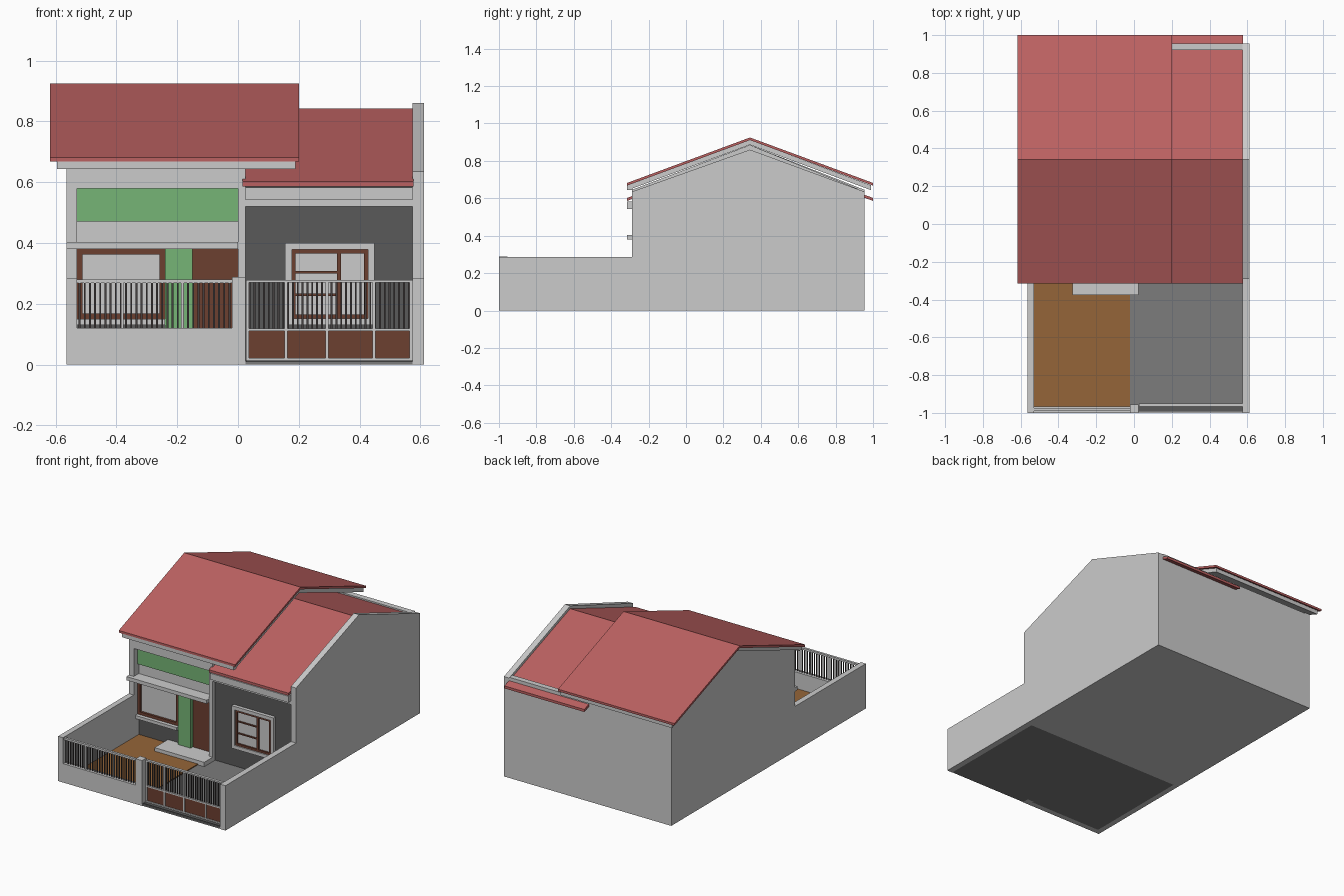
import bpy, bmesh

if "Cube" in bpy.data.objects:
    bpy.data.objects.remove(bpy.data.objects["Cube"])

def mat(name, r, g, b):
    m = bpy.data.materials.new(name)
    m.diffuse_color = (r, g, b, 1)
    m.use_nodes = True
    m.node_tree.nodes["Principled BSDF"].inputs["Base Color"].default_value = m.diffuse_color
    return m

RED = mat("roof_red", .5, .12, .12)
GREEN = mat("green_paint", .18, .46, .18)
WOOD = mat("dark_wood", .15, .05, .03)
TILE = mat("brown_tile", .3, .13, .04)
DARK = mat("dark_wall", .1, .1, .1)
PAVE = mat("paving_grey", .2, .2, .2)
IRON = mat("iron", .06, .05, .05)

def finish(name, bm, m):
    bmesh.ops.recalc_face_normals(bm, faces=bm.faces)
    me = bpy.data.meshes.new(name)
    bm.to_mesh(me)
    bm.free()
    ob = bpy.data.objects.new(name, me)
    bpy.context.collection.objects.link(ob)
    if m:
        me.materials.append(m)

def boxes(name, items, m=None):
    """One object made of boxes given as (x0, x1, y0, y1, z0, z1)."""
    bm = bmesh.new()
    for x0, x1, y0, y1, z0, z1 in items:
        for v in bmesh.ops.create_cube(bm, size=1)["verts"]:
            v.co = (x0 if v.co.x < 0 else x1, y0 if v.co.y < 0 else y1,
                    z0 if v.co.z < 0 else z1)
    finish(name, bm, m)

def box(name, *b, m=None):
    boxes(name, [b], m)

def prism(name, yz, x0, x1, m=None):
    """Side profile in y, z pulled along x."""
    bm = bmesh.new()
    f = bm.faces.new([bm.verts.new((x0, y, z)) for y, z in yz])
    ext = bmesh.ops.extrude_face_region(bm, geom=[f])["geom"]
    for v in ext:
        if isinstance(v, bmesh.types.BMVert):
            v.co.x = x1
    finish(name, bm, m)

def ring(x0, x1, z0, z1, t, y0, y1):
    return [(x0, x0 + t, y0, y1, z0, z1), (x1 - t, x1, y0, y1, z0, z1),
            (x0 + t, x1 - t, y0, y1, z0, z0 + t), (x0 + t, x1 - t, y0, y1, z1 - t, z1)]

RIDGE = .342
def roof(name, x0, x1, ya, yb, eave, ridge, t, m=None):
    prism(name, [(ya, eave), (RIDGE, ridge), (yb, eave),
                 (yb, eave - t), (RIDGE, ridge - t), (ya, eave - t)], x0, x1, m)

def bars(name, x0, x1, n, y, z0, z1):
    s = (x1 - x0) / n
    boxes(name, [(x0 + s * (i + .5) - .003, x0 + s * (i + .5) + .003, y, y + .006, z0, z1)
                 for i in range(n)], IRON)

# side walls with yard walls and gables
def side(name, x0, x1, eave, ridge):
    prism(name, [(-1, 0), (.955, 0), (.955, eave), (RIDGE, ridge),
                 (-.29, eave), (-.29, .285), (-1, .285)], x0, x1)
side("right_side_wall", .575, .612, .635, .86)
side("left_side_wall", -.565, -.53, .645, .885)
prism("party_wall", [(-.29, .002), (.92, .002), (.92, .65), (RIDGE, .885), (-.29, .645)], 0, .025)
box("back_wall", -.53, .575, .92, .955, 0, .64)

# floors
box("house_floor", -.53, .575, -.265, .92, 0, .012)
box("yard_paving", -.53, .575, -.998, -.265, 0, .01, m=PAVE)
box("terrace_tiles", -.53, -.02, -.965, -.24, .01, .016, m=TILE)
box("door_step", -.325, .025, -.375, -.24, .01, .038)

# roofs with grey rafters slab underneath
roof("main_roof", -.618, .2, -.315, 1, .682, .925, .014, RED)
roof("main_roof_lining", -.595, .19, -.312, .99, .669, .912, .026)
roof("right_roof", .015, .577, -.315, 1, .602, .842, .016, RED)
box("main_eave_beam", -.595, .19, -.315, -.285, .645, .668)

# left facade, recessed between pilasters
box("left_wall_base", -.53, -.24, -.24, -.21, .012, .15, m=DARK)
box("left_wall_upper", -.53, 0, -.24, -.21, .38, .645)
box("left_lintel", -.53, 0, -.288, -.24, .58, .645)
box("green_panel", -.53, 0, -.255, -.24, .47, .58, m=GREEN)
box("canopy_slab", -.565, 0, -.315, -.24, .38, .403)
box("green_pillar", -.24, -.15, -.262, -.21, .016, .38, m=GREEN)
box("front_door", -.15, 0, -.24, -.215, .038, .38, m=WOOD)
boxes("left_window_frame", ring(-.53, -.24, .15, .38, .018, -.252, -.22), WOOD)
box("left_window_pane", -.515, -.255, -.238, -.23, .165, .365)
box("left_window_sill", -.53, -.24, -.275, -.24, .13, .15)

# right facade
box("right_wall", .025, .575, -.265, -.235, .01, .6, m=DARK)
box("right_fascia_upper", .025, .575, -.315, -.262, .542, .582)
box("right_fascia_lower", .025, .575, -.29, -.262, .52, .542)
boxes("right_window_surround", ring(.155, .45, .13, .40, .022, -.287, -.262))
boxes("right_window_frame", ring(.177, .428, .152, .378, .013, -.28, -.262)
      + [(.325, .339, -.28, -.262, .165, .365)]
      + [(.19, .325, -.276, -.262, z, z + .008) for z in (.225, .3)], WOOD)
box("right_window_pane", .185, .42, -.269, -.264, .16, .37)

# front wall and railing
box("front_wall", -.53, -.02, -1, -.965, 0, .12)
box("gate_post", -.02, .025, -1, -.955, 0, .288)
boxes("railing_frame", [(-.53, -.02, -.99, -.975, .268, .28)]
      + [(x - .004, x + .004, -.99, -.98, .12, .27) for x in (-.38, -.183)])
bars("railing_bars", -.53, -.02, 30, -.986, .12, .27)

# gate
GX = (.031, .158, .293, .447, .57)
boxes("gate_frame", [(x - .005, x + .005, -.965, -.95, .015, .275) for x in GX]
      + [(.026, .575, -.966, -.949, z, z + .009) for z in (.012, .11, .27)])
box("gate_panels", .03, .57, -.96, -.954, .02, .11, m=WOOD)
bars("gate_bars", .03, .57, 34, -.96, .118, .27)
box("gate_threshold", .026, .575, -.99, -.968, .01, .014, m=DARK)
